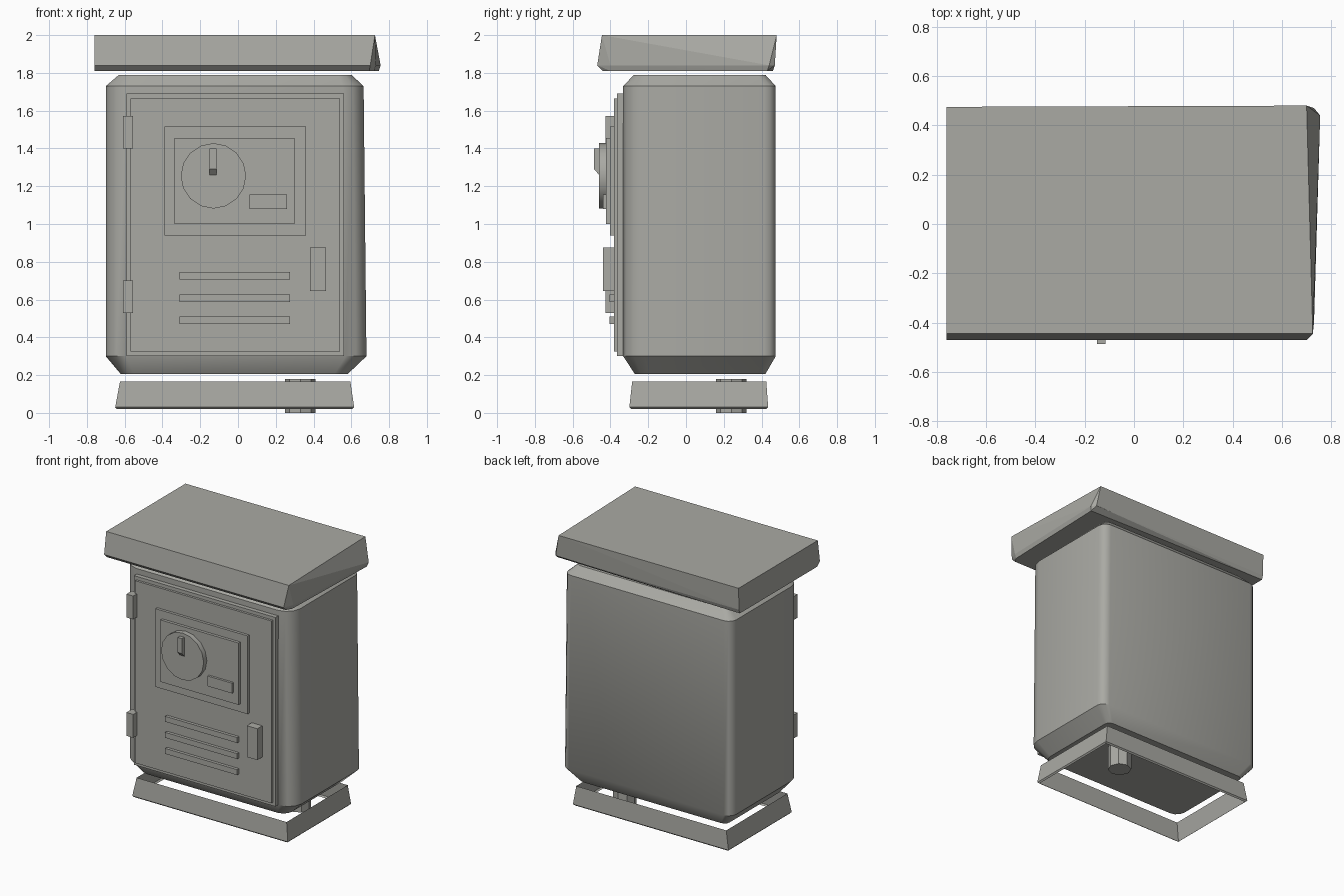
import bpy, bmesh, math
from mathutils import Vector

cube = bpy.data.objects.get("Cube")
if cube:
    bpy.data.objects.remove(cube, do_unlink=True)

grey = bpy.data.materials.new("warm_grey")
grey.use_nodes = True
grey.diffuse_color = (0.40, 0.40, 0.37, 1)
grey.node_tree.nodes["Principled BSDF"].inputs["Base Color"].default_value = (0.40, 0.40, 0.37, 1)


def finish(name, bm, smooth=None):
    bmesh.ops.recalc_face_normals(bm, faces=bm.faces)
    mesh = bpy.data.meshes.new(name)
    bm.to_mesh(mesh)
    bm.free()
    mesh.materials.append(grey)
    obj = bpy.data.objects.new(name, mesh)
    bpy.context.collection.objects.link(obj)
    if smooth:
        bpy.ops.object.select_all(action='DESELECT')
        obj.select_set(True)
        bpy.context.view_layer.objects.active = obj
        bpy.ops.object.shade_smooth_by_angle(angle=math.radians(smooth))
    return obj


def box(name, x0, x1, y0, y1, z0, z1):
    bm = bmesh.new()
    bmesh.ops.create_cube(bm, size=1)
    for v in bm.verts:
        v.co = Vector(((x0 + x1) / 2 + v.co.x * (x1 - x0),
                       (y0 + y1) / 2 + v.co.y * (y1 - y0),
                       (z0 + z1) / 2 + v.co.z * (z1 - z0)))
    return finish(name, bm)


def outline(x0, x1, y0, y1, r_front=0, r_back=0, steps=3):
    """Rectangle with rounded front and back corners, counter-clockwise."""
    pts = []
    corners = [(x1, y1, -1, -1, r_back), (x0, y1, 1, -1, r_back),
               (x0, y0, 1, 1, r_front), (x1, y0, -1, 1, r_front)]
    for i, (x, y, sx, sy, r) in enumerate(corners):
        for k in range(steps + 1 if r else 1):
            a = math.pi / 2 * (i + k / steps)
            off = (math.cos(a), math.sin(a)) if r else (0, 0)
            pts.append((x + r * (sx + off[0]), y + r * (sy + off[1])))
    return pts


def loft(name, levels, capped=True, smooth=None):
    """Join outlines given as (z, points) from bottom to top."""
    bm = bmesh.new()
    rings = [[bm.verts.new((x, y, z)) for x, y in pts] for z, pts in levels]
    for a, b in zip(rings, rings[1:]):
        n = len(a)
        for i in range(n):
            j = (i + 1) % n
            bm.faces.new((a[i], a[j], b[j], b[i]))
    if capped:
        bm.faces.new(rings[0])
        bm.faces.new(rings[-1])
    return finish(name, bm, smooth)


def cylinder(name, centre, radius, depth, sides, facing_front=False):
    bm = bmesh.new()
    bmesh.ops.create_cone(bm, cap_ends=True, segments=sides, radius1=radius,
                          radius2=radius, depth=depth)
    for v in bm.verts:
        if facing_front:
            v.co = Vector((v.co.x, -v.co.z, v.co.y))
        v.co += Vector(centre)
    return finish(name, bm, 30)


# Cabinet with rounded uprights and bevelled top and bottom
loft("cabinet_body", [
    (0.205, outline(-0.62, 0.58, -0.27, 0.42, 0.07, 0.04)),
    (0.30, outline(-0.70, 0.68, -0.333, 0.475, 0.11, 0.06)),
    (1.73, outline(-0.70, 0.665, -0.333, 0.475, 0.11, 0.06)),
    (1.79, outline(-0.63, 0.60, -0.275, 0.42, 0.07, 0.04)),
], smooth=35)

# Slightly skewed roof slab
bm = bmesh.new()
roof = {
    2.0: [(-0.76, -0.445), (0.725, -0.445), (0.70, 0.48), (-0.76, 0.475)],
    1.84: [(-0.76, -0.47), (0.70, -0.47), (0.73, -0.40), (0.755, 0.44),
           (0.73, 0.47), (-0.76, 0.47)],
    1.81: [(-0.76, -0.44), (0.695, -0.44), (0.72, -0.40), (0.745, 0.43),
           (-0.76, 0.46)],
}
for z, pts in roof.items():
    for x, y in pts:
        bm.verts.new((x, y, z))
bmesh.ops.convex_hull(bm, input=bm.verts)
finish("roof_slab", bm)

# Open plinth skirt and the conduit inside it
loft("plinth_skirt", [
    (0.02, outline(-0.64, 0.605, -0.29, 0.425)),
    (0.03, outline(-0.65, 0.615, -0.30, 0.435)),
    (0.165, outline(-0.625, 0.595, -0.285, 0.425)),
], capped=False)
cylinder("cable_conduit", (0.33, 0.24, 0.09), 0.08, 0.18, 8)

# Door and its layered panels
box("door_frame", -0.59, 0.56, -0.365, -0.32, 0.30, 1.69)
box("door", -0.57, 0.54, -0.382, -0.36, 0.325, 1.665)
box("window_frame", -0.39, 0.36, -0.402, -0.375, 0.94, 1.515)
box("window_panel", -0.335, 0.30, -0.423, -0.395, 1.0, 1.455)
box("label_plate", 0.06, 0.26, -0.44, -0.415, 1.08, 1.155)
box("door_handle", 0.38, 0.465, -0.44, -0.375, 0.645, 0.875)

# Dial with wedge-ended pointer
cylinder("dial", (-0.13, -0.438, 1.255), 0.173, 0.044, 16, True)
pointer = box("dial_pointer", -0.15, -0.115, -0.487, -0.455, 1.255, 1.40)
for v in pointer.data.vertices:
    if v.co.y < -0.48 and v.co.z < 1.3:
        v.co.z = 1.29

# Hinges and vent slats
for name, z in (("lower_hinge", 0.53), ("upper_hinge", 1.40)):
    box(name, -0.61, -0.555, -0.425, -0.36, z, z + 0.172)
for i in range(3):
    z = 0.47 + i * 0.118
    box(f"vent_slat_{i + 1}", -0.31, 0.275, -0.404, -0.375, z, z + 0.04)
